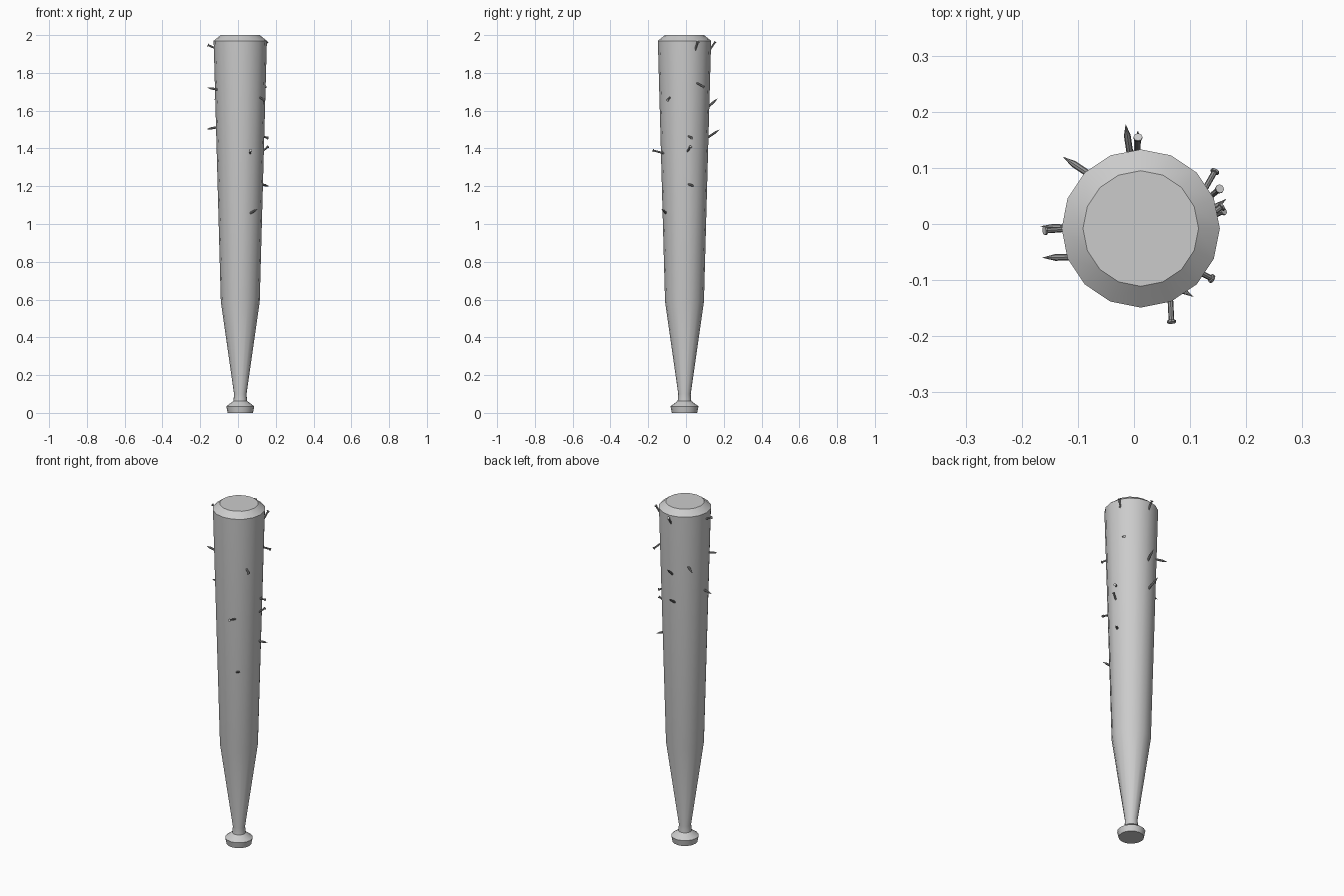
import bpy, bmesh, math
from mathutils import Vector

cube = bpy.data.objects.get("Cube")
if cube:
    bpy.data.objects.remove(cube)


def material(name, value):
    m = bpy.data.materials.new(name)
    m.use_nodes = True
    colour = (value, value, value, 1)
    m.diffuse_color = colour
    m.node_tree.nodes["Principled BSDF"].inputs["Base Color"].default_value = colour
    return m


bat_grey = material("light grey", 0.6)
nail_grey = material("nail grey", 0.3)


def lathe(name, profile, sides, mats):
    """Spin (radius, height) points around z; a zero radius makes a point."""
    bm = bmesh.new()
    rings = []
    for r, z in profile:
        count = sides if r > 0 else 1
        rings.append([bm.verts.new((r * math.cos(math.tau * i / sides),
                                    r * math.sin(math.tau * i / sides), z))
                      for i in range(count)])
    for low, high in zip(rings, rings[1:]):
        for i in range(sides):
            j = (i + 1) % sides
            if len(high) == 1:
                bm.faces.new((low[i], low[j], high[0]))
            else:
                bm.faces.new((low[i], low[j], high[j], high[i]))
    bm.faces.new(rings[0][::-1])
    if len(rings[-1]) > 1:
        bm.faces.new(rings[-1])
    mesh = bpy.data.meshes.new(name)
    bm.to_mesh(mesh)
    bm.free()
    for m in mats:
        mesh.materials.append(m)
    obj = bpy.data.objects.new(name, mesh)
    bpy.context.collection.objects.link(obj)
    bpy.ops.object.select_all(action="DESELECT")
    obj.select_set(True)
    bpy.context.view_layer.objects.active = obj
    bpy.ops.object.shade_smooth_by_angle(angle=math.radians(35))
    return obj


# Bat: knob, handle, barrel and bevelled end
bat = lathe("bat", [(0.067, 0), (0.074, 0.035), (0.036, 0.063), (0.033, 0.1),
                    (0.103, 0.59), (0.141, 1.97), (0.103, 2.0)], 16, [bat_grey])
bat.location = (0.012, -0.008, 0)


def nail(name, base, end, headed):
    """Nail leaving the wood at base; end is its flat head or its sharp point."""
    base, end = Vector(base), Vector(end)
    axis = end - base
    length = axis.length
    if headed:
        profile = [(0.005, -0.03), (0.005, length - 0.005),
                   (0.008, length - 0.004), (0.008, length)]
    else:
        profile = [(0.006, -0.03), (0.006, length - 0.024), (0, length)]
    obj = lathe(name, profile, 8, [nail_grey, bat_grey])
    if headed:
        for face in obj.data.polygons:
            if face.normal.z > 0.9 and face.center.z > length - 0.001:
                face.material_index = 1
    obj.rotation_euler = axis.to_track_quat("Z", "Y").to_euler()
    obj.location = base


# Nails showing their heads
for i, (base, end) in enumerate([
        ((0.135, 0.048, 1.92), (0.153, 0.063, 1.965)),
        ((0.007, 0.125, 1.92), (0.007, 0.155, 1.965)),
        ((0.125, 0.06, 1.745), (0.145, 0.095, 1.725)),
        ((0.115, -0.085, 1.67), (0.14, -0.098, 1.655)),
        ((0.13, 0.012, 1.465), (0.158, 0.032, 1.455)),
        ((0.13, 0.008, 1.385), (0.16, 0.024, 1.41)),
        ((0.064, -0.12, 1.375), (0.067, -0.176, 1.39)),
        ((-0.12, -0.009, 1.93), (-0.16, -0.012, 1.948))]):
    nail(f"headed_nail_{i + 1}", base, end, True)

# Nails showing their points
for i, (base, end) in enumerate([
        ((0.005, 0.118, 1.62), (0.007, 0.167, 1.665)),
        ((-0.006, 0.118, 1.46), (-0.015, 0.178, 1.5)),
        ((-0.085, 0.092, 1.67), (-0.127, 0.12, 1.66)),
        ((-0.11, -0.059, 1.712), (-0.164, -0.06, 1.722)),
        ((-0.11, -0.008, 1.512), (-0.167, -0.004, 1.502)),
        ((0.125, 0.015, 1.21), (0.165, 0.045, 1.2)),
        ((0.07, -0.108, 1.06), (0.106, -0.13, 1.08))]):
    nail(f"pointed_nail_{i + 1}", base, end, False)
